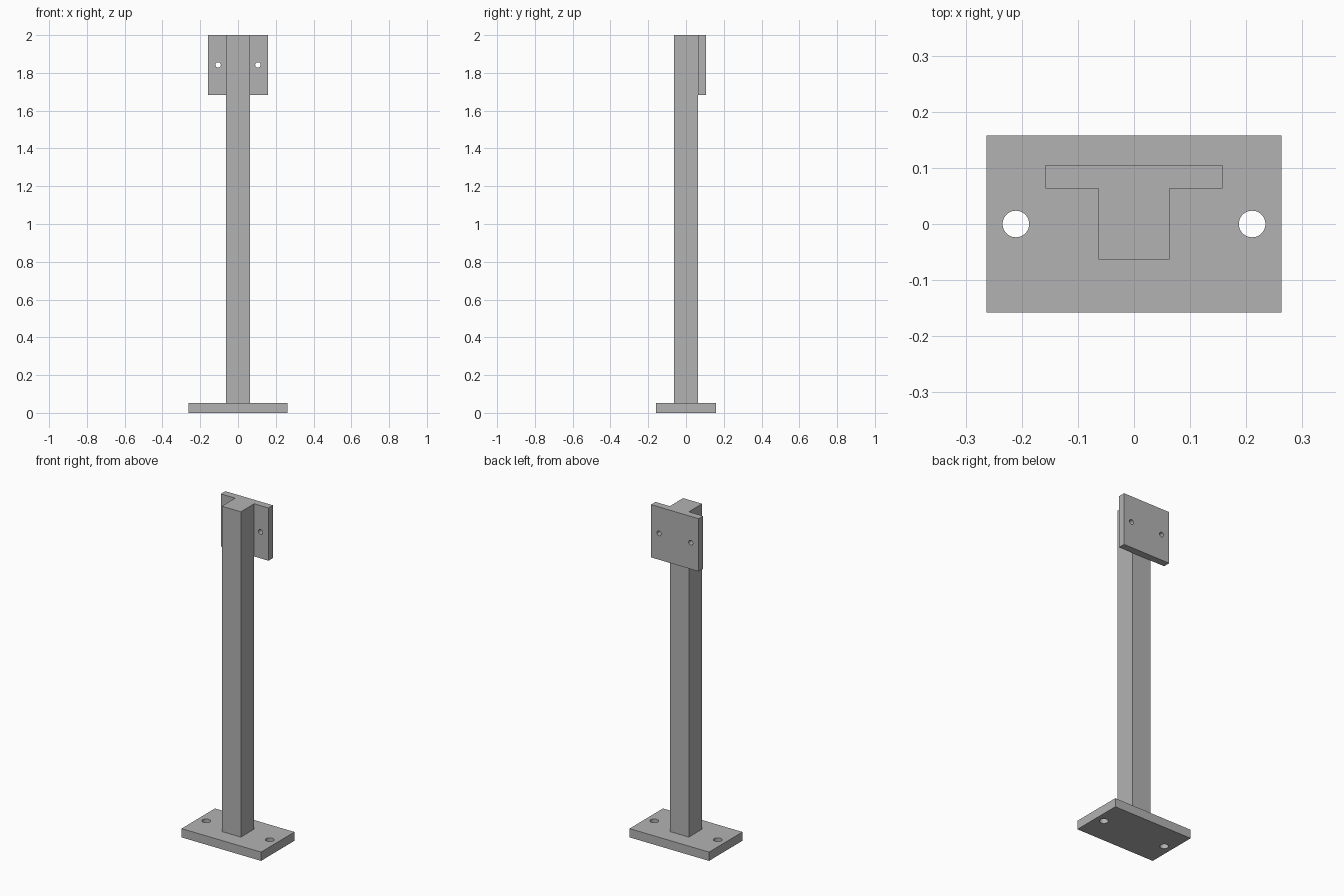
import bpy
import math

default_cube = bpy.data.objects.get("Cube")
if default_cube:
    bpy.data.objects.remove(default_cube, do_unlink=True)

UNIT = 1 / 19  # modelling module: the whole stand is 38 modules tall

steel = bpy.data.materials.new("grey_steel")
steel.use_nodes = True
GREY = (0.45, 0.45, 0.45, 1)
steel.diffuse_color = GREY
steel.node_tree.nodes["Principled BSDF"].inputs["Base Color"].default_value = GREY


def box(name, low, high):
    """Box between two corners, given in modules."""
    centre = [(a + b) / 2 * UNIT for a, b in zip(low, high)]
    bpy.ops.mesh.primitive_cube_add(size=1, location=centre)
    obj = bpy.context.object
    obj.name = name
    obj.scale = [(b - a) * UNIT for a, b in zip(low, high)]
    bpy.ops.object.transform_apply(location=True, rotation=False, scale=True)
    obj.data.materials.append(steel)
    return obj


def drill_pair(obj, x, y, z, radius, tilt=0):
    """Drill a mirrored pair of round through-holes."""
    for side in (-1, 1):
        bpy.ops.mesh.primitive_cylinder_add(
            vertices=48, radius=radius * UNIT, depth=4 * UNIT,
            location=(side * x * UNIT, y * UNIT, z * UNIT), rotation=(tilt, 0, 0))
        cutter = bpy.context.object
        cutter.hide_render = True
        cut = obj.modifiers.new("bolt_hole", "BOOLEAN")
        cut.operation = "DIFFERENCE"
        cut.solver = "EXACT"
        cut.object = cutter
        bpy.context.view_layer.objects.active = obj
        bpy.ops.object.modifier_apply(modifier=cut.name)
        bpy.data.objects.remove(cutter, do_unlink=True)
    # round hole walls, crisp plate edges
    bpy.ops.object.select_all(action="DESELECT")
    obj.select_set(True)
    bpy.context.view_layer.objects.active = obj
    bpy.ops.object.shade_smooth_by_angle(angle=math.radians(30))


# Floor plate with two anchor holes
base_plate = box("base_plate", (-5, -3, 0), (5, 3, 1))
drill_pair(base_plate, 4, 0, 0.5, 0.45)

# Square upright
box("post", (-1.2, -1.2, 1), (1.2, 1.2, 38))

# Mounting plate on the back of the post, with two screw holes
mounting_plate = box("mounting_plate", (-3, 1.2, 32), (3, 2, 38))
drill_pair(mounting_plate, 2, 1.6, 35, 0.27, math.pi / 2)
